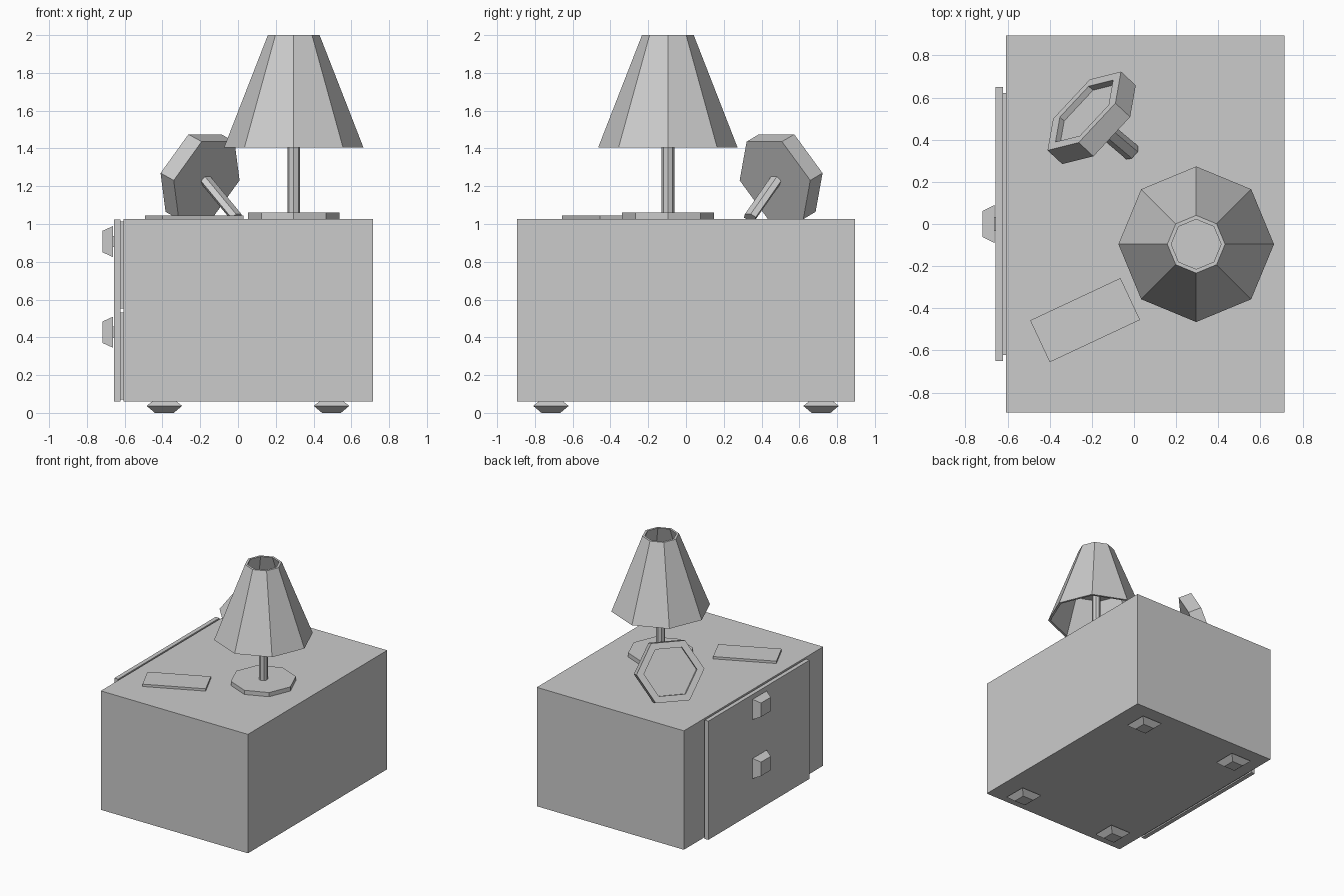
import bpy, bmesh
from math import sin, cos, pi, radians, sqrt
from mathutils import Matrix, Vector

if "Cube" in bpy.data.objects:
    bpy.data.objects.remove(bpy.data.objects["Cube"])


def loft(name, sides, profile, matrix, phase=0.0, tube=False):
    """Stack polygon rings (radius, height); cap the ends or close into a tube."""
    bm = bmesh.new()
    rings = []
    for r, h in profile:
        rings.append([bm.verts.new((r * cos(phase + 2 * pi * i / sides),
                                    r * sin(phase + 2 * pi * i / sides), h))
                      for i in range(sides)])
    pairs = list(zip(rings, rings[1:]))
    if tube:
        pairs.append((rings[-1], rings[0]))
    else:
        bm.faces.new(rings[0])
        bm.faces.new(rings[-1])
    for a, b in pairs:
        for i in range(sides):
            j = (i + 1) % sides
            bm.faces.new((a[i], a[j], b[j], b[i]))
    bmesh.ops.recalc_face_normals(bm, faces=bm.faces)
    me = bpy.data.meshes.new(name)
    bm.to_mesh(me)
    bm.free()
    ob = bpy.data.objects.new(name, me)
    ob.matrix_world = matrix
    bpy.context.collection.objects.link(ob)
    return ob


def box(name, lo, hi, angle=0.0):
    lo, hi = Vector(lo), Vector(hi)
    size = hi - lo
    m = (Matrix.Translation((lo + hi) / 2) @ Matrix.Rotation(angle, 4, 'Z')
         @ Matrix.Diagonal((size.x, size.y, size.z, 1)))
    s = sqrt(0.5)
    return loft(name, 4, [(s, -0.5), (s, 0.5)], m, pi / 4)


def frame(x, y, z, origin):
    m = Matrix((x, y, z)).transposed().to_4x4()
    m.translation = origin
    return m


TOP = 1.026

# Cabinet
box("cabinet_body", (-0.607, -0.894, 0.06), (0.715, 0.894, TOP))

# Drawers with a thin recessed spacer, knob and knob stem
for tag, z0, z1, kz in (("lower", 0.06, 0.542, 0.427), ("upper", 0.542, TOP - 0.002, 0.907)):
    box(tag + "_drawer_front", (-0.656, -0.65, z0), (-0.622, 0.65, z1))
    box(tag + "_drawer_spacer", (-0.622, -0.622, z0 + 0.011), (-0.606, 0.622, z1 - 0.011))
    box(tag + "_knob_stem", (-0.664, -0.033, kz - 0.03), (-0.655, 0.033, kz + 0.03))
    m = frame((0, -1, 0), (0, 0, 1), (-1, 0, 0), (-0.662, 0, kz)) @ Matrix.Diagonal((0.09, 0.082, 1, 1))
    s = sqrt(2)
    loft(tag + "_knob", 4, [(s, 0), (s * 0.69, 0.056)], m, pi / 4)

# Feet
for fx, tx in ((-0.39, "left"), (0.495, "right")):
    for fy, ty in ((-0.715, "front"), (0.715, "back")):
        s = sqrt(2)
        loft(f"{ty}_{tx}_foot", 4, [(0.05 * s, 0), (0.094 * s, 0.037), (0.062 * s, 0.062)],
             Matrix.Translation((fx, fy, 0)), pi / 4)

# Lamp
at = Matrix.Translation((0.295, -0.096, 0))
loft("lamp_base", 8, [(0.243, TOP), (0.243, 1.06)], at)
loft("lamp_pole", 8, [(0.034, 1.06), (0.034, 1.7)], at)
loft("lamp_shade", 8, [(0.35, 1.405), (0.369, 1.405), (0.137, 2.0), (0.118, 2.0)], at, tube=True)
loft("lamp_shade_plate", 8, [(0.236, 1.69), (0.232, 1.7)], at)

# Flat slab lying on the top
box("slab", (-0.232 - 0.2365, -0.456 - 0.1095, TOP),
    (-0.232 + 0.2365, -0.456 + 0.1095, 1.045), radians(25.1))

# Tilted hexagonal picture frame with a recessed panel
a, t = radians(47), radians(22)
u = Vector((cos(a), sin(a), 0))
n = Vector((-sin(a) * cos(t), cos(a) * cos(t), sin(t)))
back = Vector((-0.166, 0.471, 1.231))
loft("picture_frame", 6, [(0.2555, 0), (0.2555, 0.103), (0.2, 0.103), (0.2, 0.073)],
     frame(u, n.cross(u), n, back))

# Prop leg behind the frame
foot = Vector((-0.008, 0.338, 1.035))
d = back + n * 0.01 - foot
z = d.normalized()
x = (u - z * u.dot(z)).normalized()
loft("picture_frame_leg", 6, [(0.042, 0), (0.042, d.length)],
     frame(x, z.cross(x), z, foot) @ Matrix.Diagonal((1, 0.65, 1, 1)))
